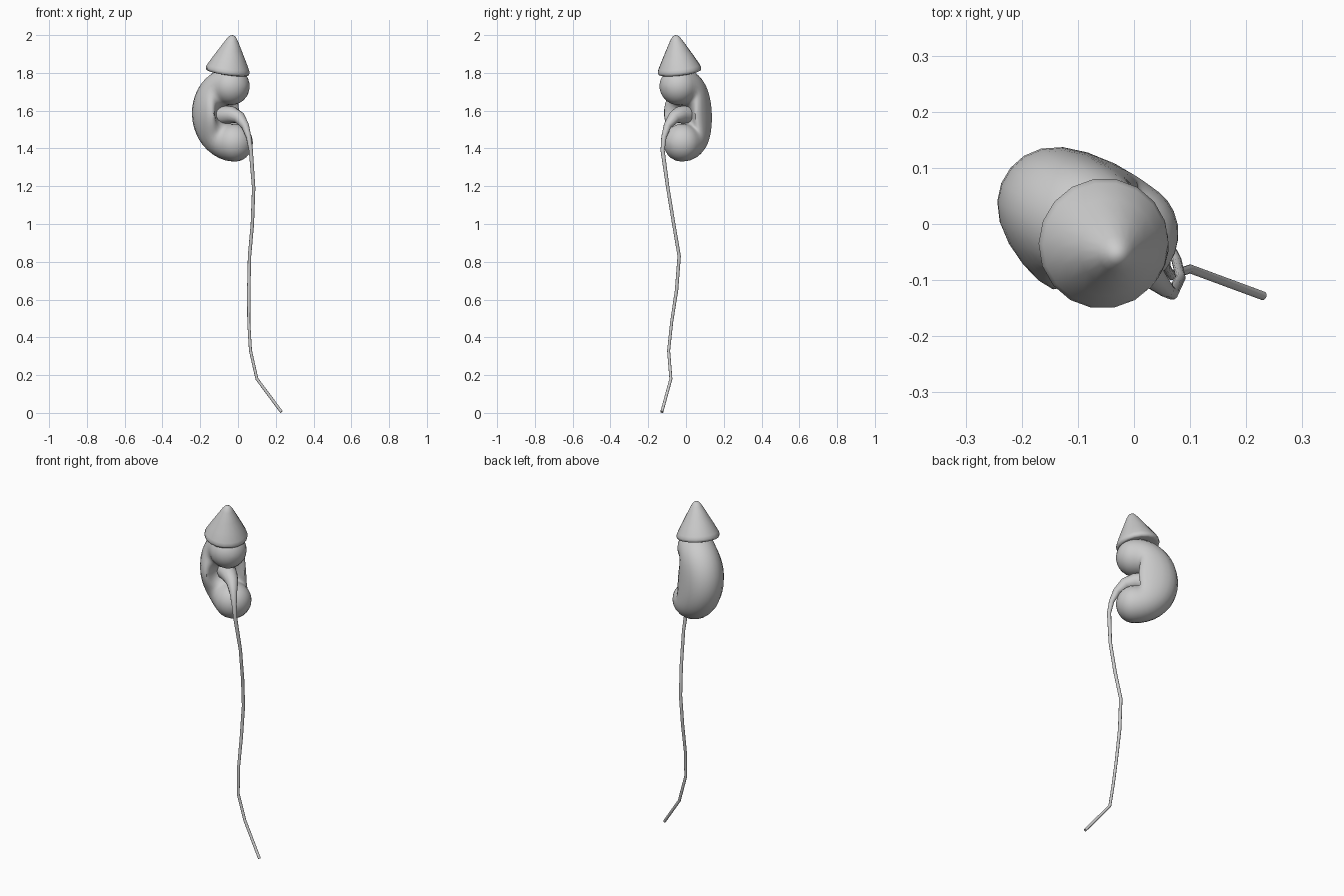
import bpy, bmesh, math
from mathutils import Vector

if "Cube" in bpy.data.objects:
    bpy.data.objects.remove(bpy.data.objects["Cube"])

U = Vector((0.77, -0.64, 0))   # direction the hilum faces
W = Vector((0.64, 0.77, 0))    # across the bean
Z = Vector((0, 0, 1))


def loft(name, rings, angle=60):
    """Skin closed rings in order and close both ends with fans."""
    bm = bmesh.new()
    loops = [[bm.verts.new(p) for p in ring] for ring in rings]
    n = len(loops[0])
    for a, b in zip(loops, loops[1:]):
        for i in range(n):
            j = (i + 1) % n
            bm.faces.new((a[i], a[j], b[j], b[i]))
    for ring in (loops[0], loops[-1]):
        c = bm.verts.new(sum((v.co for v in ring), Vector()) / n)
        for i in range(n):
            bm.faces.new((ring[i], ring[(i + 1) % n], c))
    bmesh.ops.recalc_face_normals(bm, faces=bm.faces)
    me = bpy.data.meshes.new(name)
    bm.to_mesh(me)
    bm.free()
    ob = bpy.data.objects.new(name, me)
    bpy.context.collection.objects.link(ob)
    smooth(ob, angle)
    return ob


def smooth(ob, angle):
    bpy.ops.object.select_all(action='DESELECT')
    ob.select_set(True)
    bpy.context.view_layer.objects.active = ob
    bpy.ops.object.shade_smooth_by_angle(angle=math.radians(angle))


# Kidney: C-shaped sweep with rounded lobes and a hollowed hilum
def kidney_ring(a, push=0.0, scale=1.0, n=24):
    s, c = math.sin(a), math.cos(a)
    f = (a - math.pi / 2) / math.pi
    thick = (0.078 + 0.022 * s * s) * scale
    wide = (0.122 - 0.022 * s * s) * scale
    wc = -0.055 + 0.027 * f - 0.022 * c * c
    center = U * (0.155 * c + push) + Z * (1.58 + 0.15 * s)
    out = U * c + Z * s
    ring = []
    for i in range(n):
        t = 2 * math.pi * i / n
        st, ct = math.sin(t), math.cos(t)
        lip = c * c * st * st * (0.03 + 0.06 * (1 - ct))
        ring.append(center + out * (thick * ct) + W * (wc + wide * st) + U * lip)
    return ring


caps = [math.radians(d) for d in (85, 70, 55, 40, 25, 12)]
rings = [kidney_ring(math.pi / 2, 0.095 * math.sin(q), math.cos(q)) for q in caps]
rings += [kidney_ring(math.pi / 2 + math.pi * i / 20) for i in range(21)]
rings += [kidney_ring(1.5 * math.pi, 0.095 * math.sin(q), math.cos(q)) for q in reversed(caps)]
loft("kidney", rings)

# Adrenal cap: tilted lathe with a rounded tip and rim
base = Vector((-0.055, -0.034, 1.81))
axis = Vector((0.027, -0.022, 0.19)).normalized()
side = axis.cross(Vector((0, 1, 0))).normalized()
other = axis.cross(side)
profile = [(0.006, 0.192), (0.018, 0.185), (0.032, 0.165), (0.06, 0.115), (0.088, 0.065),
           (0.111, 0.022), (0.117, 0.006), (0.114, -0.007), (0.103, -0.011), (0.06, 0.0)]
loft("adrenal_cap", [[base + axis * h + (side * math.cos(2 * math.pi * i / 18)
      + other * math.sin(2 * math.pi * i / 18)) * r for i in range(18)] for r, h in profile])

# Renal pelvis narrowing into the ureter
path = [(-0.125, 0.04, 1.575, .05), (-0.075, 0.0, 1.577, .05), (-0.03, -0.035, 1.578, .044),
        (0.008, -0.066, 1.562, .033), (0.038, -0.098, 1.52, .021), (0.057, -0.117, 1.46, .014),
        (0.068, -0.124, 1.39, .011), (0.083, -0.096, 1.19, .009), (0.076, -0.065, 1.0, .009),
        (0.061, -0.036, 0.83, .009), (0.057, -0.05, 0.65, .009), (0.057, -0.076, 0.48, .008),
        (0.066, -0.092, 0.33, .008), (0.1, -0.08, 0.18, .008), (0.23, -0.128, 0.005, .008)]
pts = [Vector(p[:3]) for p in path]
tube = []
for i, p in enumerate(pts):
    d = (pts[min(i + 1, len(pts) - 1)] - pts[max(i - 1, 0)]).normalized()
    a = (W - d * W.dot(d)).normalized()
    b = d.cross(a)
    r = path[i][3]
    tube.append([p + (a * math.cos(2 * math.pi * k / 12) + b * math.sin(2 * math.pi * k / 12)) * r
                 for k in range(12)])
loft("ureter", tube)
